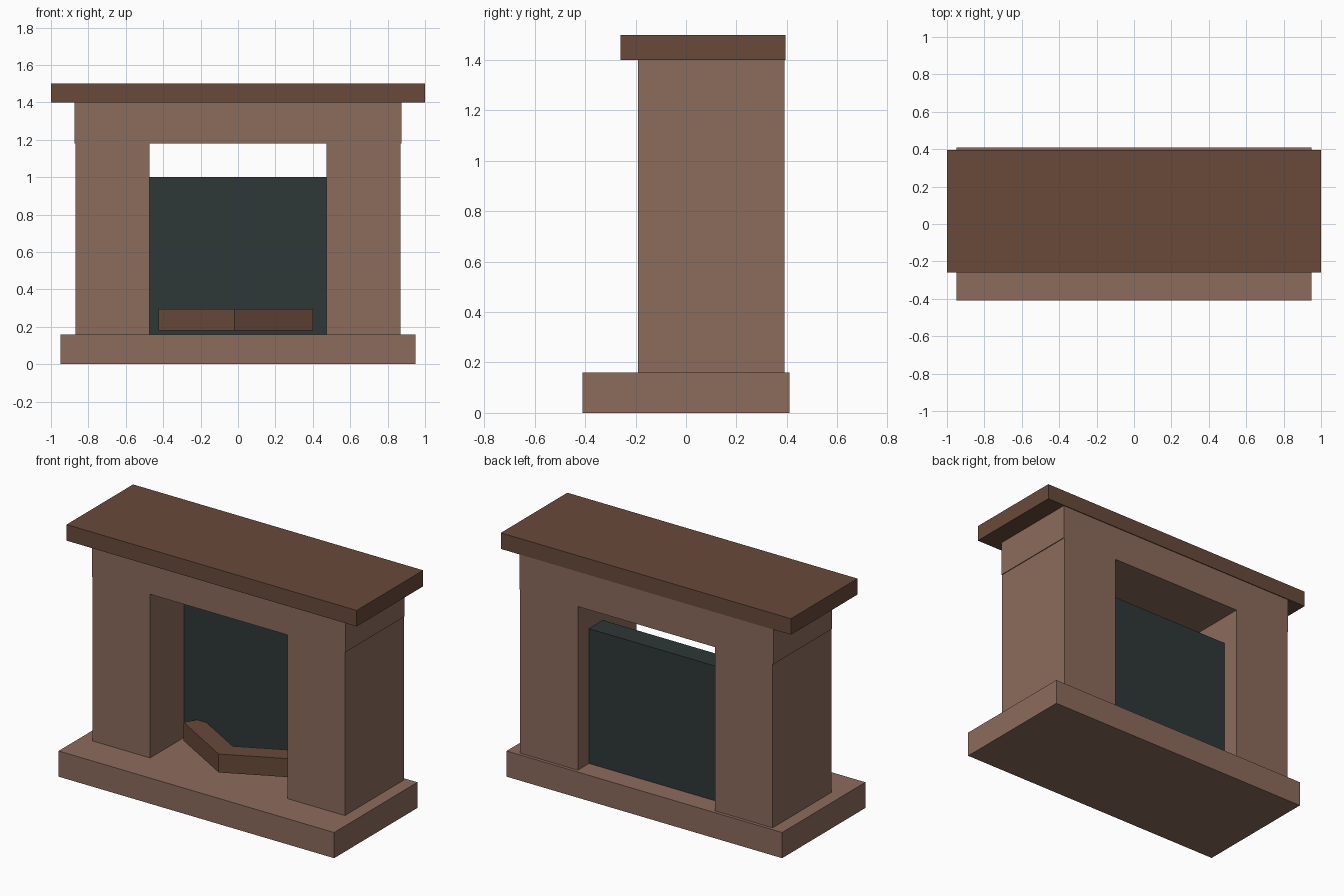
import bpy
from math import cos, sin, radians
from mathutils import Matrix, Vector

cube = bpy.data.objects.get("Cube")
if cube:
    bpy.data.objects.remove(cube, do_unlink=True)


def material(name, srgb):
    """Flat material from an 8-bit sRGB colour, stored as linear values."""
    lin = [((c / 255 + 0.055) / 1.055) ** 2.4 for c in srgb]
    mat = bpy.data.materials.new(name)
    mat.use_nodes = True
    mat.diffuse_color = (*lin, 1)
    bsdf = mat.node_tree.nodes["Principled BSDF"]
    bsdf.inputs["Base Color"].default_value = (*lin, 1)
    bsdf.inputs["Roughness"].default_value = 0.9
    return mat


stone = material("light_brown_stone", (140, 107, 92))
wood = material("dark_brown_wood", (104, 74, 58))
iron = material("dark_slate", (46, 56, 55))


def box(name, mat, x, y, z, turn=0):
    """Box spanning the given ranges, turned about its own vertical axis."""
    spans = (x, y, z)
    size = [hi - lo for lo, hi in spans]
    centre = Vector([(lo + hi) / 2 for lo, hi in spans])
    bpy.ops.mesh.primitive_cube_add(size=1)
    obj = bpy.context.object
    obj.name = obj.data.name = name
    obj.data.transform(Matrix.Diagonal((*size, 1)))
    obj.location = centre
    obj.rotation_euler.z = turn
    obj.data.materials.append(mat)
    return obj


# Hearth slab, lintel and mantel shelf
depth = (-0.19, 0.39)
box("hearth", stone, (-0.95, 0.95), (-0.41, 0.41), (0, 0.16))
box("lintel", stone, (-0.875, 0.875), depth, (1.18, 1.4))
box("mantel_shelf", wood, (-1, 1), (-0.26, 0.395), (1.4, 1.5))

# Pillars on both sides of the opening
box("left_pillar", stone, (0.473, 0.87), depth, (0.16, 1.18))
box("right_pillar", stone, (-0.87, -0.473), depth, (0.16, 1.18))

# Fireback panel between the pillars, open above
box("fireback", iron, (-0.473, 0.473), (0.142, 0.28), (0.16, 1.0))

# Two square logs meeting in a point towards the front
length, width = 0.467, 0.116
tip = Vector((-0.02, -0.162))
for name, side, degrees in (("left_log", 1, 26), ("right_log", -1, 30)):
    a = radians(degrees)
    along = Vector((side * cos(a), sin(a)))
    inward = Vector((-side * sin(a), cos(a)))
    c = tip + along * length / 2 + inward * width / 2
    box(name, wood, (c.x - length / 2, c.x + length / 2),
        (c.y - width / 2, c.y + width / 2), (0.18, 0.295), side * a)
